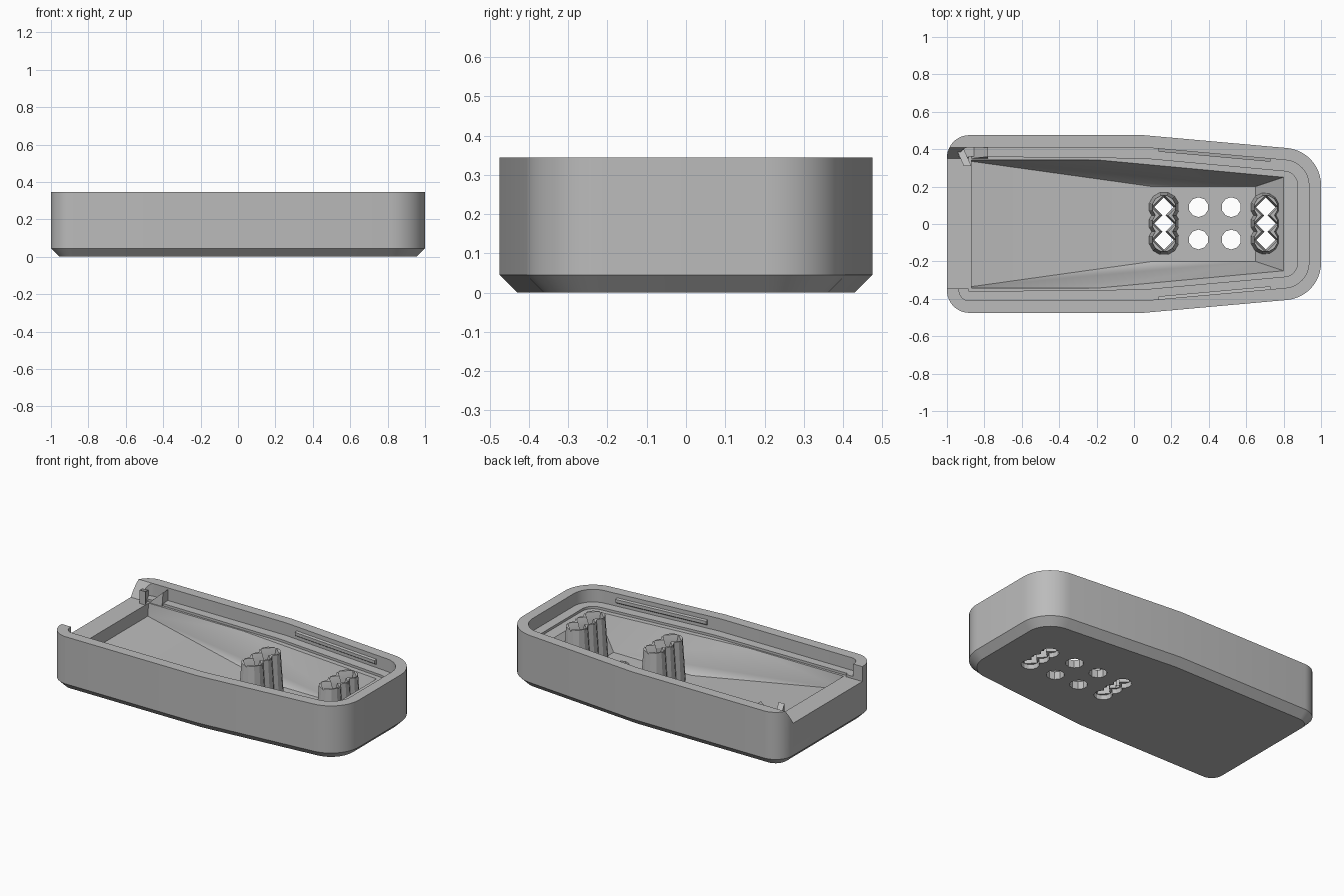
import bpy, bmesh
from math import radians, cos, sin, pi
from mathutils import Matrix

cube = bpy.data.objects.get("Cube")
if cube:
    bpy.data.objects.remove(cube, do_unlink=True)

grey = bpy.data.materials.new("plain grey")
grey.use_nodes = True
colour = (0.5, 0.5, 0.5, 1)
grey.diffuse_color = colour
grey.node_tree.nodes["Principled BSDF"].inputs["Base Color"].default_value = colour

RIM, LEDGE, STEP = 0.345, 0.265, 0.25


def outline(inset):
    """Shell plan, rounded at the wide end and tapering to the narrow end."""
    half = []
    for cx, cy, r, a0, a1 in ((0.8, 0.207, 0.2, 0, 85), (-0.88, 0.355, 0.12, 90, 180)):
        r = max(r - inset, 0.005)
        for i in range(13):
            a = radians(a0 + (a1 - a0) * i / 12)
            half.append((cx + r * cos(a), cy + r * sin(a)))
        if cx > 0:
            half.append((0.05, 0.475 - inset))
    return half + [(x, -y) for x, y in reversed(half)]


def finish(name, bm):
    bmesh.ops.recalc_face_normals(bm, faces=bm.faces)
    mesh = bpy.data.meshes.new(name)
    bm.to_mesh(mesh)
    bm.free()
    mesh.materials.append(grey)
    ob = bpy.data.objects.new(name, mesh)
    bpy.context.collection.objects.link(ob)
    return ob


def loft(name, rings):
    bm = bmesh.new()
    loops = [[bm.verts.new((x, y, z)) for x, y in pts] for pts, z in rings]
    for low, high in zip(loops, loops[1:]):
        for i in range(len(low)):
            j = (i + 1) % len(low)
            bm.faces.new((low[i], low[j], high[j], high[i]))
    bm.faces.new(loops[0][::-1])
    bm.faces.new(loops[-1])
    return finish(name, bm)


def hull(name, points):
    bm = bmesh.new()
    for p in points:
        bm.verts.new(p)
    bmesh.ops.convex_hull(bm, input=bm.verts)
    bmesh.ops.dissolve_limit(bm, angle_limit=0.01, verts=bm.verts, edges=bm.edges)
    return finish(name, bm)


def cone(name, x, y, z0, z1, r0, r1, sides, turn=0):
    bm = bmesh.new()
    bmesh.ops.create_cone(bm, cap_ends=True, segments=sides, radius1=r0, radius2=r1, depth=z1 - z0,
                          matrix=Matrix.Translation((x, y, (z0 + z1) / 2)) @ Matrix.Rotation(turn, 4, "Z"))
    return finish(name, bm)


def boolean(target, tool, operation="DIFFERENCE"):
    mod = target.modifiers.new("cut", "BOOLEAN")
    mod.operation, mod.solver, mod.object = operation, "EXACT", tool
    bpy.context.view_layer.objects.active = target
    bpy.ops.object.modifier_apply(modifier=mod.name)
    bpy.data.objects.remove(tool, do_unlink=True)


def mirrored(points):
    return [(x, s * y, z) for x, y, z in points for s in (1, -1)]


# Outer shell with chamfered base
shell = loft("shell", [(outline(0.045), 0), (outline(0), 0.045), (outline(0), RIM)])

# Stepped recess inside the rim
boolean(shell, loft("rim_cutter", [(outline(0.065), LEDGE), (outline(0.065), 0.5)]))
boolean(shell, loft("step_cutter", [(outline(0.125), STEP), (outline(0.125), 0.5)]))

# Open slot through the wide end wall
slot = [(-0.345, STEP), (0.35, STEP), (0.41, RIM), (0.41, 0.5), (-0.345, 0.5)]
boolean(shell, hull("slot_cutter", [(x, y, z) for x in (-1.1, -0.86) for y, z in slot]))

# Bowl that deepens toward the narrow end
bowl = [(-0.87, 0.343, z) for z in (STEP, 0.3)] + [(-0.2, 0.343, z) for z in (STEP, 0.3)]
bowl += [(0.8, 0.25, z) for z in (STEP, 0.3)]
bowl += [(-0.87, 0.335, 0.17), (0.1, 0.2, 0.05), (0.65, 0.2, 0.05)]
boolean(shell, hull("bowl_cutter", mirrored(bowl)))

# Four round holes in the floor
for x in (0.345, 0.52):
    for y in (-0.083, 0.09):
        boolean(shell, cone("hole_cutter", x, y, -0.1, 0.3, 0.053, 0.053, 10))

# Two rows of joined sockets with square bores
rows = (("middle_sockets", 0.16), ("end_sockets", 0.705))
for name, x in rows:
    for y in (-0.085, 0.003, 0.09):
        boolean(shell, cone("bore_cutter", x, y, -0.1, 0.4, 0.053, 0.053, 12))
for name, x in rows:
    sockets = None
    for y in (-0.085, 0.003, 0.09):
        tube = cone(name, x, y, 0.03, 0.315, 0.083, 0.064, 12, pi / 12)
        if sockets:
            boolean(sockets, tube, "UNION")
        else:
            sockets = tube
    for y in (-0.085, 0.003, 0.09):
        boolean(sockets, cone("square_cutter", x, y, -0.1, 0.4, 0.052, 0.052, 4))
        # Flared mouth leaves pointed crowns
        boolean(sockets, cone("mouth_cutter", x, y, 0.25, 0.34, 0.045, 0.075, 4))

# Snap ridges on the inner rim walls
for name, s in (("back_ridge", 1), ("front_ridge", -1)):
    ridge = [(x, s * (0.416 - 0.09 * (x - 0.05) - d), z)
             for x in (0.13, 0.73) for d, z in ((0, 0.32), (0.022, 0.315), (0.022, 0.295), (0, 0.28))]
    hull(name, ridge)

# Small cable catch in the back corner
hull("cable_catch", [(x + dx, y, z) for x, y in ((-0.93, 0.4), (-0.89, 0.31))
                     for dx in (-0.02, 0.02) for z in (0.25, 0.3 if y > 0.35 else 0.335)])
hull("catch_ramp", [(-0.87, y, 0.25) for y in (0.35, 0.41)] + [(-0.78, y, 0.25) for y in (0.35, 0.41)]
     + [(-0.78, y, 0.335) for y in (0.36, 0.41)])

# Smooth the curved surfaces and keep sharp edges
for ob in bpy.context.scene.objects:
    ob.select_set(ob.type == "MESH")
bpy.context.view_layer.objects.active = shell
bpy.ops.object.shade_smooth_by_angle(angle=radians(28))
